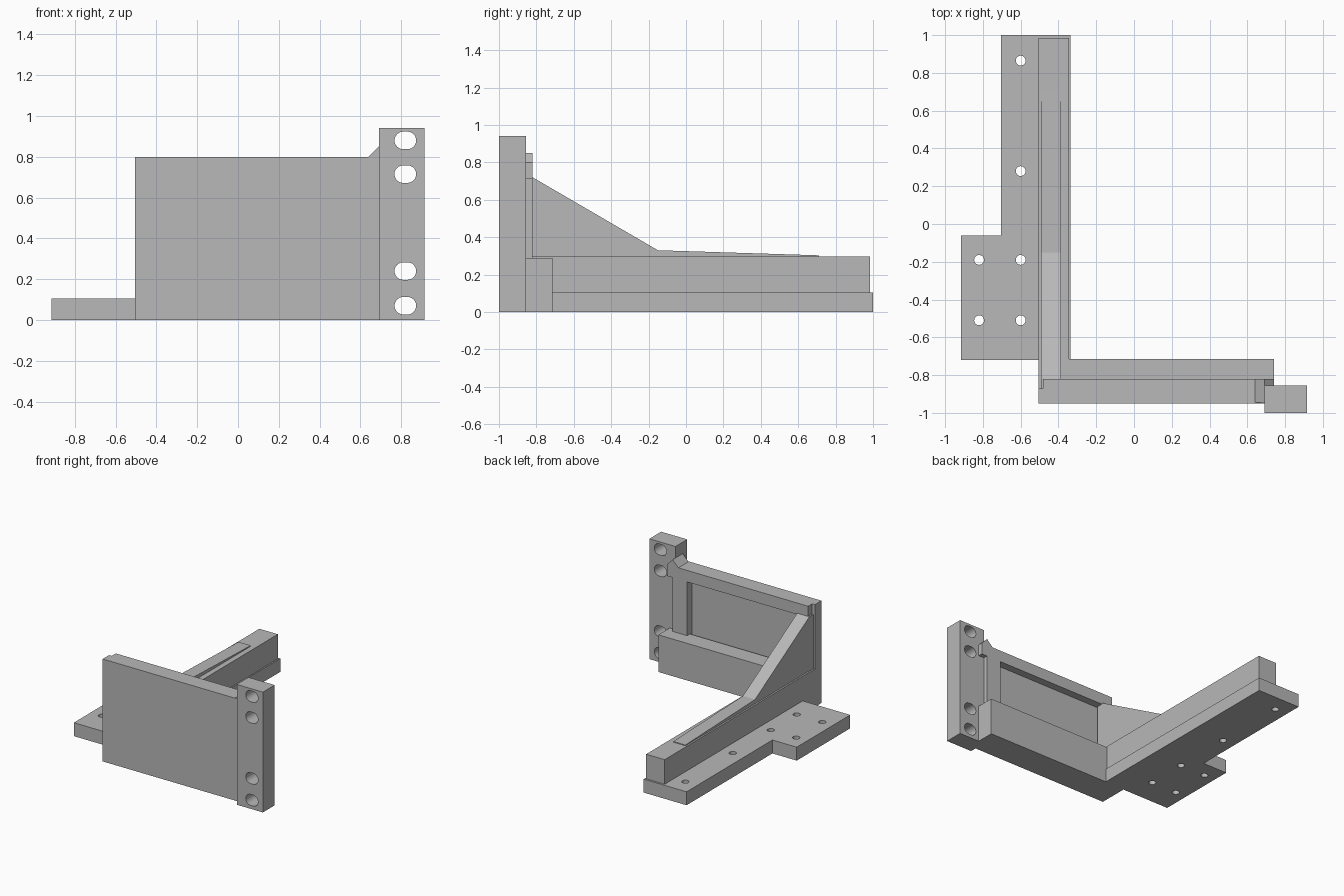
import bpy
import bmesh
import math
from mathutils import Vector

cube = bpy.data.objects.get("Cube")
if cube:
    bpy.data.objects.remove(cube, do_unlink=True)

grey = bpy.data.materials.new("plain grey")
grey.use_nodes = True
grey.diffuse_color = (0.48, 0.48, 0.48, 1)
grey.node_tree.nodes["Principled BSDF"].inputs["Base Color"].default_value = grey.diffuse_color


def prism(name, points, axis, lo, hi):
    """Extrude a 2D outline along x, y or z from lo to hi."""
    place = {"x": lambda a, b: (lo, a, b),
             "y": lambda a, b: (a, lo, b),
             "z": lambda a, b: (a, b, lo)}[axis]
    way = Vector([(hi - lo) * (axis == c) for c in "xyz"])
    bm = bmesh.new()
    face = bm.faces.new([bm.verts.new(place(a, b)) for a, b in points])
    ext = bmesh.ops.extrude_face_region(bm, geom=[face])
    top = [v for v in ext["geom"] if isinstance(v, bmesh.types.BMVert)]
    bmesh.ops.translate(bm, verts=top, vec=way)
    bmesh.ops.recalc_face_normals(bm, faces=bm.faces)
    mesh = bpy.data.meshes.new(name)
    bm.to_mesh(mesh)
    bm.free()
    mesh.materials.append(grey)
    ob = bpy.data.objects.new(name, mesh)
    bpy.context.collection.objects.link(ob)
    return ob


def box(name, x, y, z):
    return prism(name, [(x[0], y[0]), (x[1], y[0]), (x[1], y[1]), (x[0], y[1])], "z", *z)


def slot(cx, cy, radius, stretch=0.0, steps=16):
    """Outline of a circle, or of a rounded slot when stretched sideways."""
    pts = []
    for side in (1, -1):
        for i in range(steps + 1 if stretch else steps):
            a = -math.pi / 2 + math.pi * i / steps + (0 if side > 0 else math.pi)
            pts.append((cx + side * stretch + radius * math.cos(a), cy + radius * math.sin(a)))
    return pts


def cut(target, cutters):
    """Subtract every cutter, then remove it."""
    bpy.context.view_layer.objects.active = target
    for c in cutters:
        c.hide_render = True
        mod = target.modifiers.new("cut", "BOOLEAN")
        mod.operation = "DIFFERENCE"
        mod.solver = "EXACT"
        mod.object = c
        bpy.ops.object.modifier_apply(modifier=mod.name)
        bpy.data.objects.remove(c, do_unlink=True)


def smooth(ob):
    bpy.ops.object.select_all(action="DESELECT")
    ob.select_set(True)
    bpy.context.view_layer.objects.active = ob
    bpy.ops.object.shade_smooth_by_angle(angle=math.radians(30))


# Front panel with a shallow pocket in the back and a corner notch
panel = box("front_panel", (-0.505, 0.69), (-0.95, -0.82), (0, 0.8))
cut(panel, [box("pocket_cutter", (-0.4, 0.565), (-0.88, -0.7), (0.27, 0.71)),
            box("notch_cutter", (-0.6, -0.482), (-0.87, -0.7), (0.295, 0.9))])

# Mounting post with four slots
post = box("mounting_post", (0.69, 0.915), (-1, -0.855), (0, 0.94))
cut(post, [prism("slot_cutter", slot(0.82, z, 0.043, 0.01), "y", -1.1, -0.7)
           for z in (0.07, 0.24, 0.715, 0.88)])
smooth(post)

# Small wedge and tab joining the panel to the post
prism("post_wedge", [(0.64, 0.8), (0.69, 0.85), (0.69, 0.8)], "y", -0.945, -0.82)
prism("post_tab", [(0.69, 0.71), (0.74, 0.71), (0.74, 0.8), (0.69, 0.85)], "y", -0.855, -0.82)

# Rail along the foot of the panel
box("lower_rail", (-0.505, 0.74), (-0.855, -0.715), (0, 0.29))

# Stepped base plate with bolt holes
plate = prism("base_plate", [(-0.705, 1), (-0.335, 1), (-0.335, -0.72), (-0.915, -0.72),
                             (-0.915, -0.06), (-0.705, -0.06)], "z", 0, 0.105)
holes = [(-0.6, y) for y in (0.865, 0.28, -0.19, -0.51)] + [(-0.82, y) for y in (-0.19, -0.51)]
cut(plate, [prism("hole_cutter", slot(x, y, 0.026), "z", -0.1, 0.3) for x, y in holes])
smooth(plate)

# Long beam and the sloping rib that braces the panel
box("long_beam", (-0.505, -0.345), (-0.82, 0.985), (0.1, 0.297))
prism("sloping_rib", [(-0.87, 0.2), (-0.87, 0.72), (-0.82, 0.72), (-0.15, 0.33),
                      (0.71, 0.303), (0.71, 0.2)], "x", -0.492, -0.387)
